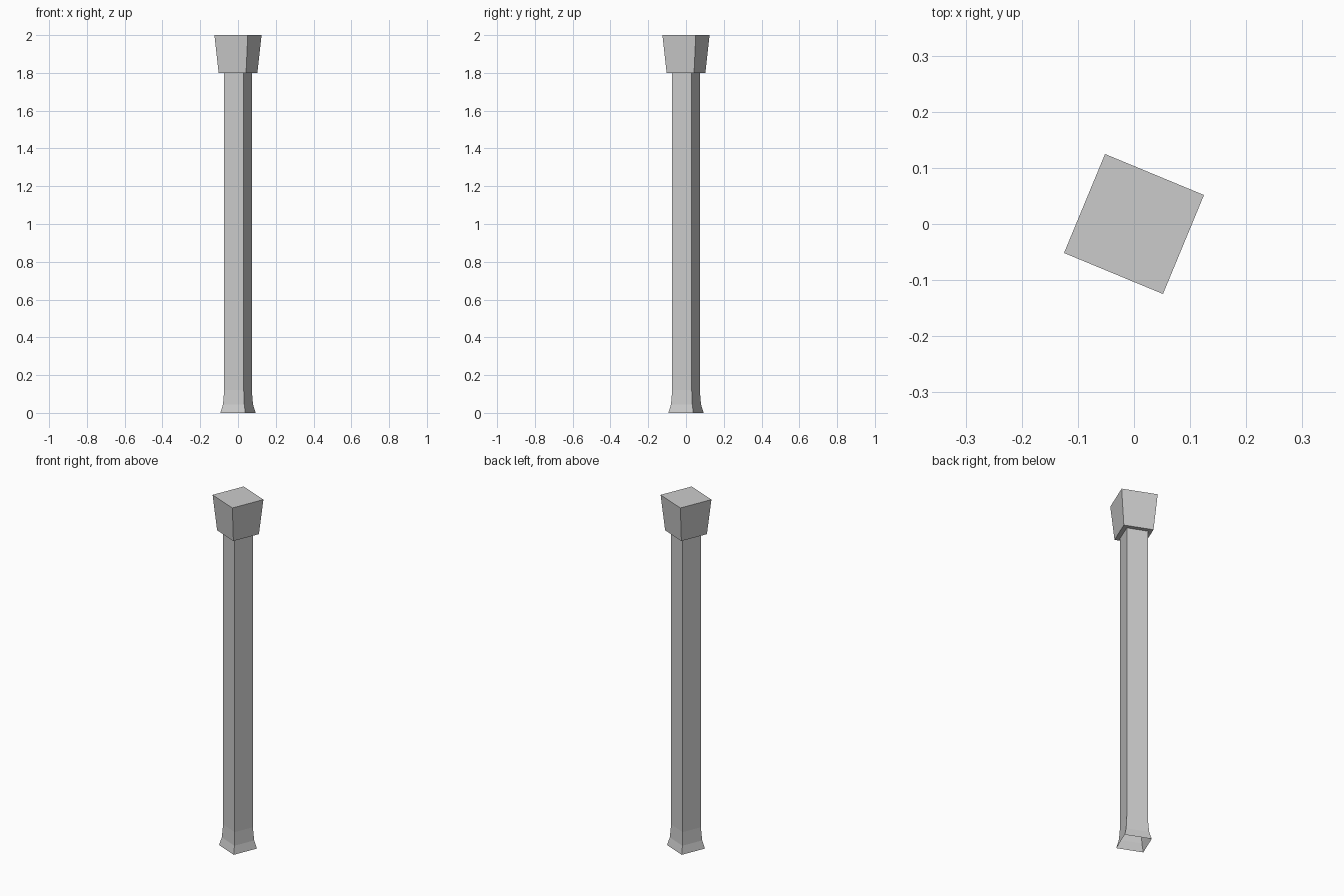
import bpy
import bmesh
from math import cos, sin, radians

cube = bpy.data.objects.get("Cube")
if cube:
    bpy.data.objects.remove(cube, do_unlink=True)

# Plain stone grey for the whole column
stone = bpy.data.materials.new("stone grey")
stone.use_nodes = True
colour = (0.6, 0.6, 0.6, 1)
stone.diffuse_color = colour
stone.node_tree.nodes["Principled BSDF"].inputs["Base Color"].default_value = colour

TURN = 22.5


def square_ring(bm, radius, z):
    angles = [radians(TURN + 90 * i) for i in range(4)]
    return [bm.verts.new((radius * cos(a), radius * sin(a), z)) for a in angles]


def square_column(name, profile):
    """Skin square rings (corner radius, height), open below and closed on top."""
    bm = bmesh.new()
    rings = [square_ring(bm, r, z) for r, z in profile]
    for low, high in zip(rings, rings[1:]):
        for i in range(4):
            j = (i + 1) % 4
            bm.faces.new((low[i], low[j], high[j], high[i]))
    bm.faces.new(rings[-1])
    mesh = bpy.data.meshes.new(name)
    bm.to_mesh(mesh)
    bm.free()
    mesh.materials.append(stone)
    obj = bpy.data.objects.new(name, mesh)
    bpy.context.collection.objects.link(obj)
    return obj


# Flared foot, straight shaft, ledge and widening capital
square_column("column", [
    (0.101, 0), (0.086, 0.045), (0.079, 0.12),
    (0.079, 1.8), (0.111, 1.8), (0.135, 2),
])
